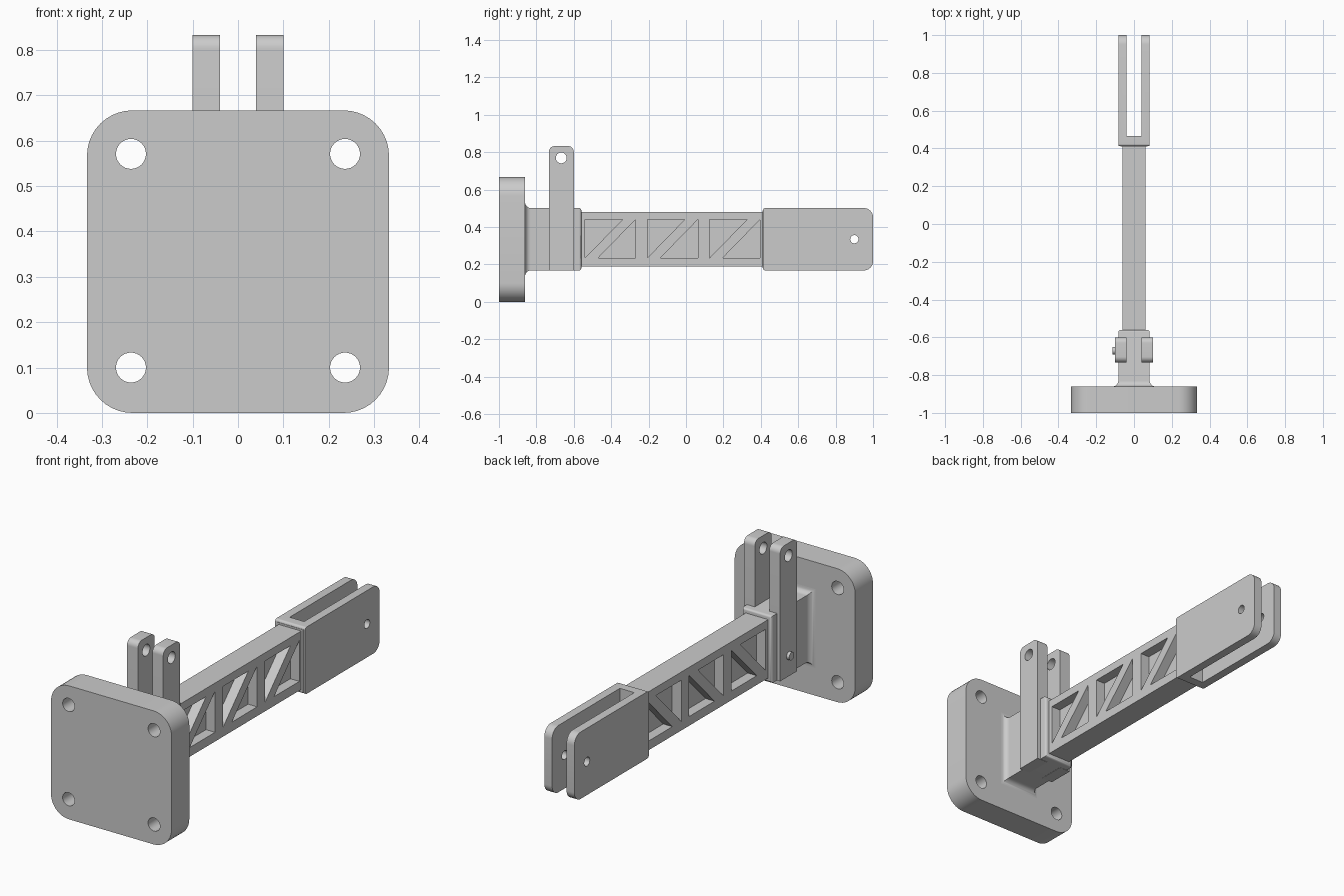
import bpy, bmesh, math
from mathutils import Vector

cube = bpy.data.objects.get("Cube")
if cube:
    bpy.data.objects.remove(cube, do_unlink=True)

grey = bpy.data.materials.new("light_grey")
grey.use_nodes = True
COLOUR = (0.6, 0.6, 0.6, 1)
grey.diffuse_color = COLOUR
grey.node_tree.nodes["Principled BSDF"].inputs["Base Color"].default_value = COLOUR

MID = 0.335  # height of the arm axis


def add_object(name, bm):
    bmesh.ops.recalc_face_normals(bm, faces=bm.faces)
    mesh = bpy.data.meshes.new(name)
    bm.to_mesh(mesh)
    bm.free()
    mesh.materials.append(grey)
    ob = bpy.data.objects.new(name, mesh)
    bpy.context.collection.objects.link(ob)
    return ob


def prism(name, outline, axis, start, end):
    """Extrude a 2D outline along x (points are y, z) or y (points are x, z)."""
    bm = bmesh.new()
    place = (lambda a, b: (start, a, b)) if axis == "x" else (lambda a, b: (a, start, b))
    face = bm.faces.new([bm.verts.new(place(a, b)) for a, b in outline])
    new = bmesh.ops.extrude_face_region(bm, geom=[face])["geom"]
    shift = Vector((end - start, 0, 0) if axis == "x" else (0, end - start, 0))
    bmesh.ops.translate(bm, vec=shift, verts=[g for g in new if isinstance(g, bmesh.types.BMVert)])
    return add_object(name, bm)


def rounded_rect(a0, a1, b0, b1, radii, steps=10):
    """Radii run lower-right, upper-right, upper-left, lower-left."""
    corners = [(a1, b0, -1, 1), (a1, b1, -1, -1), (a0, b1, 1, -1), (a0, b0, 1, 1)]
    points = []
    for i, ((a, b, sa, sb), r) in enumerate(zip(corners, radii)):
        if r == 0:
            points.append((a, b))
            continue
        for k in range(steps + 1):
            t = math.pi / 2 * (i - 1 + k / steps)
            points.append((a + sa * r + r * math.cos(t), b + sb * r + r * math.sin(t)))
    return points


def circle(a, b, r, n=32):
    return [(a + r * math.cos(2 * math.pi * k / n), b + r * math.sin(2 * math.pi * k / n))
            for k in range(n)]


def loft(name, rings):
    """Skin rectangles given as (y, half width, half height)."""
    bm = bmesh.new()
    loops = [[bm.verts.new((sx * w, y, MID + sz * h))
              for sx, sz in ((-1, -1), (1, -1), (1, 1), (-1, 1))] for y, w, h in rings]
    for p, q in zip(loops, loops[1:]):
        for i in range(4):
            j = (i + 1) % 4
            bm.faces.new((p[i], p[j], q[j], q[i]))
    bm.faces.new(loops[0])
    bm.faces.new(loops[-1])
    return add_object(name, bm)


def cut(ob, cutters):
    for c in cutters:
        c.hide_render = True
        mod = ob.modifiers.new("cut", "BOOLEAN")
        mod.operation, mod.solver, mod.object = "DIFFERENCE", "EXACT", c
    bpy.context.view_layer.update()
    graph = bpy.context.evaluated_depsgraph_get()
    mesh = bpy.data.meshes.new_from_object(ob.evaluated_get(graph))
    ob.modifiers.clear()
    ob.data = mesh
    for c in cutters:
        bpy.data.objects.remove(c, do_unlink=True)
    return ob


parts = []

# Mounting plate with four bolt holes
plate = prism("mounting_plate", rounded_rect(-0.333, 0.333, 0, 0.667, [0.1] * 4), "y", -1, -0.86)
parts.append(cut(plate, [prism("hole", circle(x, z, 0.033), "y", -1.1, -0.8)
                         for x in (-0.236, 0.236) for z in (0.1, 0.571)]))

# Thick arm root: concave fillet at the plate, softened far end
R, E, W, H = 0.03, 0.012, 0.083, 0.167
rings = [(-0.865, W + R, H + R)]
for k in range(9):
    t = math.pi / 2 * k / 8
    rings.append((-0.86 + R * (1 - math.cos(t)), W + R * (1 - math.sin(t)), H + R * (1 - math.sin(t))))
for k in range(5):
    t = math.pi / 2 * k / 4
    d = E * (1 - math.cos(t))
    rings.append((-0.572 + E * math.sin(t), W - d, H - d))
parts.append(loft("arm_root", rings))

# Slim arm with triangular pockets on both sides
arm = loft("arm_beam", [(-0.58, 0.062, 0.146), (0.43, 0.062, 0.146)])
pockets = []
LOW, HIGH = 0.235, 0.44
for side in (-1, 1):
    for i in range(3):
        y = -0.54 + 0.333 * i
        for tri in ([(y, HIGH), (y, LOW), (y + 0.2, HIGH)],
                    [(y + 0.27, LOW), (y + 0.27, HIGH), (y + 0.07, LOW)]):
            pockets.append(prism("pocket", tri, "x", side * 0.012, side * 0.1))
parts.append(cut(arm, pockets))

# Fork at the far end, with a chamfered neck, a slot and a pin hole
parts.append(loft("fork_neck", [(0.41, W - E, H - E), (0.422, W, H - E), (0.43, W, H - E)]))
fork = prism("fork", rounded_rect(0.412, 1, MID - H, MID + H, [0.05, 0.05, E, E]), "x", -W, W)
slot = prism("slot", rounded_rect(-0.04, 0.04, 0, 0.7, [0] * 4), "y", 0.465, 1.1)
parts.append(cut(fork, [slot, prism("hole", circle(0.9, MID, 0.022), "x", -0.2, 0.2)]))

# Pair of upright lugs with rounded tops and eye holes
for name, side in (("left_lug", 1), ("right_lug", -1)):
    lug = prism(name, rounded_rect(-0.733, -0.6, 0.167, 0.833, [0, 0.03, 0.03, 0]),
                "x", side * 0.04, side * 0.1)
    parts.append(cut(lug, [prism("hole", circle(-0.667, 0.77, 0.029), "x", -0.2, 0.2)]))

# Small stud on the right lug
parts.append(prism("side_stud", circle(-0.67, 0.27, 0.02, 16), "x", -0.115, -0.09))

# Smooth curved walls, keep hard edges
bpy.ops.object.select_all(action="DESELECT")
for ob in parts:
    ob.select_set(True)
bpy.context.view_layer.objects.active = parts[0]
bpy.ops.object.shade_smooth_by_angle(angle=math.radians(30))
